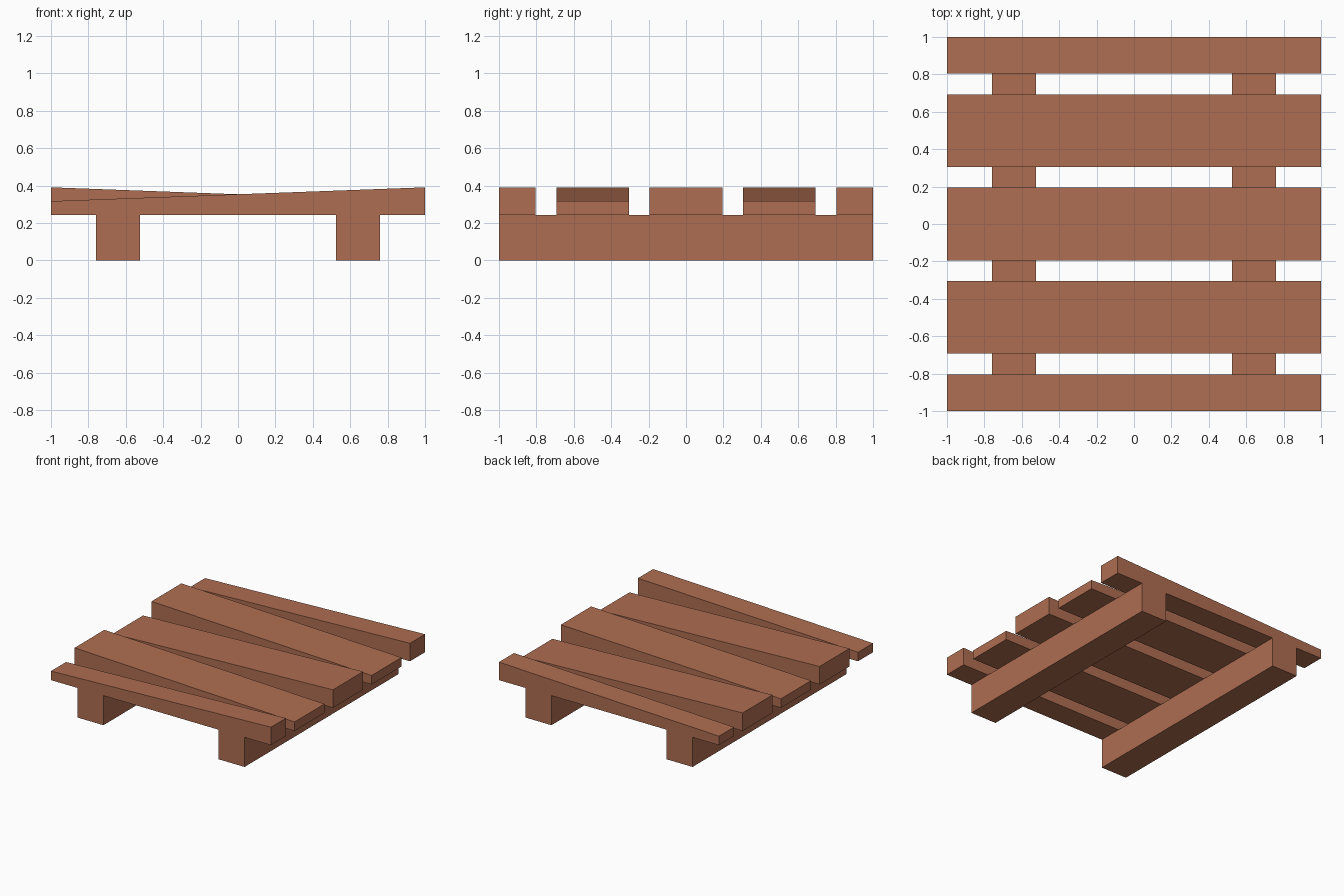
import bpy

if "Cube" in bpy.data.objects:
    bpy.data.objects.remove(bpy.data.objects["Cube"])

wood = bpy.data.materials.new("reddish brown wood")
wood.diffuse_color = (0.43, 0.155, 0.083, 1.0)
wood.use_nodes = True
wood.node_tree.nodes["Principled BSDF"].inputs["Base Color"].default_value = wood.diffuse_color

BEAM_TOP = 0.243
LOW, HIGH = 0.317, 0.391


def bar(name, x0, x1, y0, y1, z0, z_left, z_right):
    """Box whose top may slope from left to right."""
    profile = [(x0, z0), (x1, z0), (x1, z_right), (x0, z_left)]
    verts = [(x, y, z) for y in (y0, y1) for x, z in profile]
    faces = [(0, 1, 2, 3), (7, 6, 5, 4)]
    faces += [(i, i + 4, (i + 1) % 4 + 4, (i + 1) % 4) for i in range(4)]
    mesh = bpy.data.meshes.new(name)
    mesh.from_pydata(verts, [], faces)
    mesh.materials.append(wood)
    obj = bpy.data.objects.new(name, mesh)
    bpy.context.collection.objects.link(obj)
    return obj


# Two support beams running front to back
bar("left_beam", -0.76, -0.523, -1, 1, 0, BEAM_TOP, BEAM_TOP)
bar("right_beam", 0.523, 0.76, -1, 1, 0, BEAM_TOP, BEAM_TOP)

# Five wedge planks, alternating which end is thick
spans = [(-1, -0.805), (-0.693, -0.306), (-0.196, 0.196), (0.306, 0.693), (0.805, 1)]
for i, (y0, y1) in enumerate(spans):
    left, right = (LOW, HIGH) if i % 2 == 0 else (HIGH, LOW)
    bar(f"plank_{i + 1}", -1, 1, y0, y1, BEAM_TOP, left, right)
